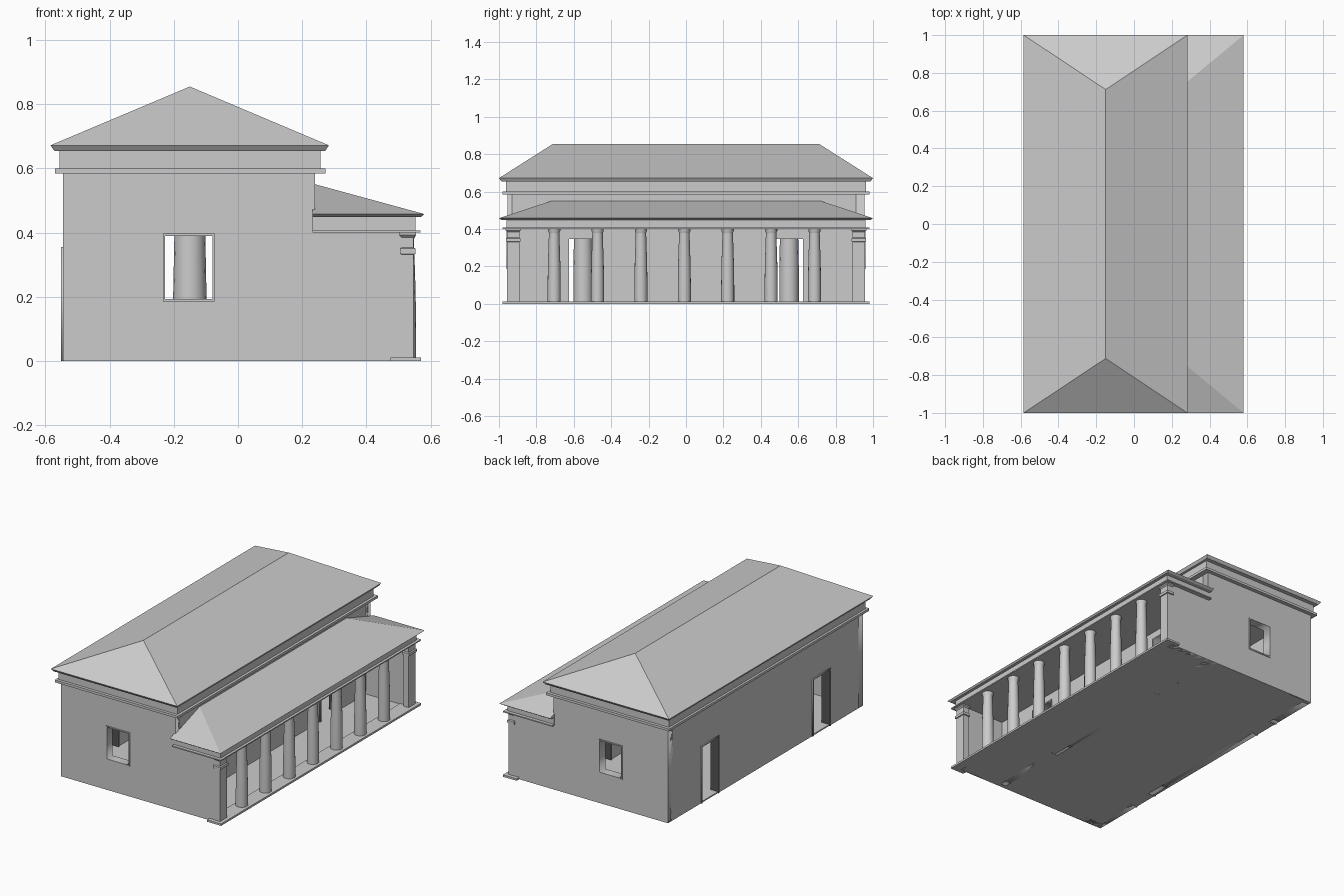
import bpy, bmesh, math

if "Cube" in bpy.data.objects:
    bpy.data.objects.remove(bpy.data.objects["Cube"])


def make(name, bm):
    bmesh.ops.remove_doubles(bm, verts=bm.verts, dist=1e-5)
    bmesh.ops.recalc_face_normals(bm, faces=bm.faces)
    me = bpy.data.meshes.new(name)
    bm.to_mesh(me)
    bm.free()
    ob = bpy.data.objects.new(name, me)
    bpy.context.collection.objects.link(ob)
    return ob


def stack(name, rows):
    """Closed loft through rectangles (z, x0, x1, y0, y1)."""
    bm = bmesh.new()
    rings = [[bm.verts.new(p) for p in
              ((x0, y0, z), (x1, y0, z), (x1, y1, z), (x0, y1, z))]
             for z, x0, x1, y0, y1 in rows]
    for a, b in zip(rings, rings[1:]):
        for i in range(4):
            j = (i + 1) % 4
            bm.faces.new((a[i], a[j], b[j], b[i]))
    bm.faces.new(rings[0])
    bm.faces.new(rings[-1])
    return make(name, bm)


def panel(name, loops, plane, pos, thick):
    """Flat outline with holes, extruded; plane is 'xz' or 'yz'."""
    cu = bpy.data.curves.new(name, 'CURVE')
    cu.dimensions, cu.fill_mode, cu.extrude = '2D', 'BOTH', thick / 2
    for pts in loops:
        sp = cu.splines.new('POLY')
        sp.points.add(len(pts) - 1)
        for p, (u, v) in zip(sp.points, pts):
            p.co = (u, v, 0, 1)
        sp.use_cyclic_u = True
    tmp = bpy.data.objects.new(name, cu)
    bpy.context.collection.objects.link(tmp)
    bpy.context.view_layer.update()
    me = bpy.data.meshes.new_from_object(
        tmp.evaluated_get(bpy.context.evaluated_depsgraph_get()))
    bpy.data.objects.remove(tmp)
    ob = bpy.data.objects.new(name, me)
    bpy.context.collection.objects.link(ob)
    h = math.pi / 2
    ob.rotation_euler = (h, 0, 0) if plane == 'xz' else (h, 0, h)
    ob.location = (0, pos, 0) if plane == 'xz' else (pos, 0, 0)
    return ob


def column(name, x, y, profile, sides=16):
    bm = bmesh.new()
    rings = [[bm.verts.new((x + r * math.cos(2 * math.pi * i / sides),
                            y + r * math.sin(2 * math.pi * i / sides), z))
              for i in range(sides)] for r, z in profile]
    for a, b in zip(rings, rings[1:]):
        for i in range(sides):
            j = (i + 1) % sides
            bm.faces.new((a[i], a[j], b[j], b[i]))
    bm.faces.new(rings[0])
    bm.faces.new(rings[-1])
    ob = make(name, bm)
    bpy.context.view_layer.objects.active = ob
    bpy.ops.object.select_all(action='DESELECT')
    ob.select_set(True)
    bpy.ops.object.shade_smooth_by_angle(angle=math.radians(35))


def rect(a, b, c, d):
    return [(a, c), (b, c), (b, d), (a, d)]


# Floor and porch step
stack("floor", [(z, -0.545, 0.51, -0.95, 0.95) for z in (0, 0.008)])
stack("porch_step", [(z, 0.475, 0.57, -0.98, 0.98) for z in (0, 0.012)])

# End walls with windows and frames
end = [(-0.545, 0), (0.515, 0), (0.515, 0.405), (0.24, 0.405), (0.24, 0.59), (-0.545, 0.59)]
hole = rect(-0.227, -0.08, 0.194, 0.39)
for s, tag in ((-1, "front"), (1, "back")):
    panel(tag + "_end_wall", [end, hole], 'xz', s * 0.932, 0.046)
    panel(tag + "_window_frame", [rect(-0.234, -0.073, 0.186, 0.397), hole], 'xz', s * 0.932, 0.056)

# Long walls with two doorways each
D0, D1, DT = 0.465, 0.625, 0.348
side = [(-0.93, 0), (-D1, 0), (-D1, DT), (-D0, DT), (-D0, 0),
        (D0, 0), (D0, DT), (D1, DT), (D1, 0), (0.93, 0), (0.93, 0.59), (-0.93, 0.59)]
for x, tag in ((-0.522, "outer"), (0.217, "porch")):
    panel(tag + "_long_wall", [side], 'yz', x, 0.046)
    for s in (-1, 1):
        f = 0.008
        arch = [(D0 - f, 0), (D0, 0), (D0, DT), (D1, DT), (D1, 0),
                (D1 + f, 0), (D1 + f, DT + f), (D0 - f, DT + f)]
        panel(tag + "_door_frame", [[(s * u, v) for u, v in arch]], 'yz', x, 0.058)

# Upper entablature, cornice and hipped roof
stack("main_roof", [(z, a, b, -y, y) for z, a, b, y in (
    (0.585, -0.570, 0.273, 0.980), (0.600, -0.570, 0.273, 0.980),
    (0.600, -0.556, 0.257, 0.962), (0.655, -0.556, 0.257, 0.962),
    (0.655, -0.572, 0.272, 0.987), (0.672, -0.584, 0.283, 1.000),
    (0.855, -0.150, -0.150, 0.712))])

# Porch entablature and lean-to roof
stack("porch_roof", [(z, 0.232, b, -y, y) for z, b, y in (
    (0.400, 0.569, 0.980), (0.407, 0.569, 0.980),
    (0.407, 0.553, 0.960), (0.449, 0.553, 0.960),
    (0.449, 0.570, 0.987), (0.458, 0.580, 1.000),
    (0.553, 0.232, 0.712))])

# Corner piers with moulded capitals
for s in (-1, 1):
    stack("corner_pier", [(z, 0.51 - e, 0.547 + e, s * 0.924 - 0.033 - e, s * 0.924 + 0.033 + e)
                          for z, e in ((0, 0), (0.332, 0), (0.334, 0.006), (0.350, 0.006),
                                       (0.354, 0), (0.385, 0), (0.392, 0.007), (0.402, 0.007))])

# Porch columns
shaft = [(0.035, 0.01), (0.035, 0.10), (0.033, 0.22), (0.028, 0.375),
         (0.028, 0.380), (0.033, 0.390), (0.033, 0.402)]
for i in range(7):
    column("porch_column", 0.52, -0.705 + i * 0.232, shaft)

# Interior columns
for i in range(4):
    column("hall_column", -0.15, -0.55 + i * 0.367,
           [(0.052, 0), (0.052, 0.2), (0.047, 0.45), (0.043, 0.56), (0.05, 0.575), (0.05, 0.59)])
